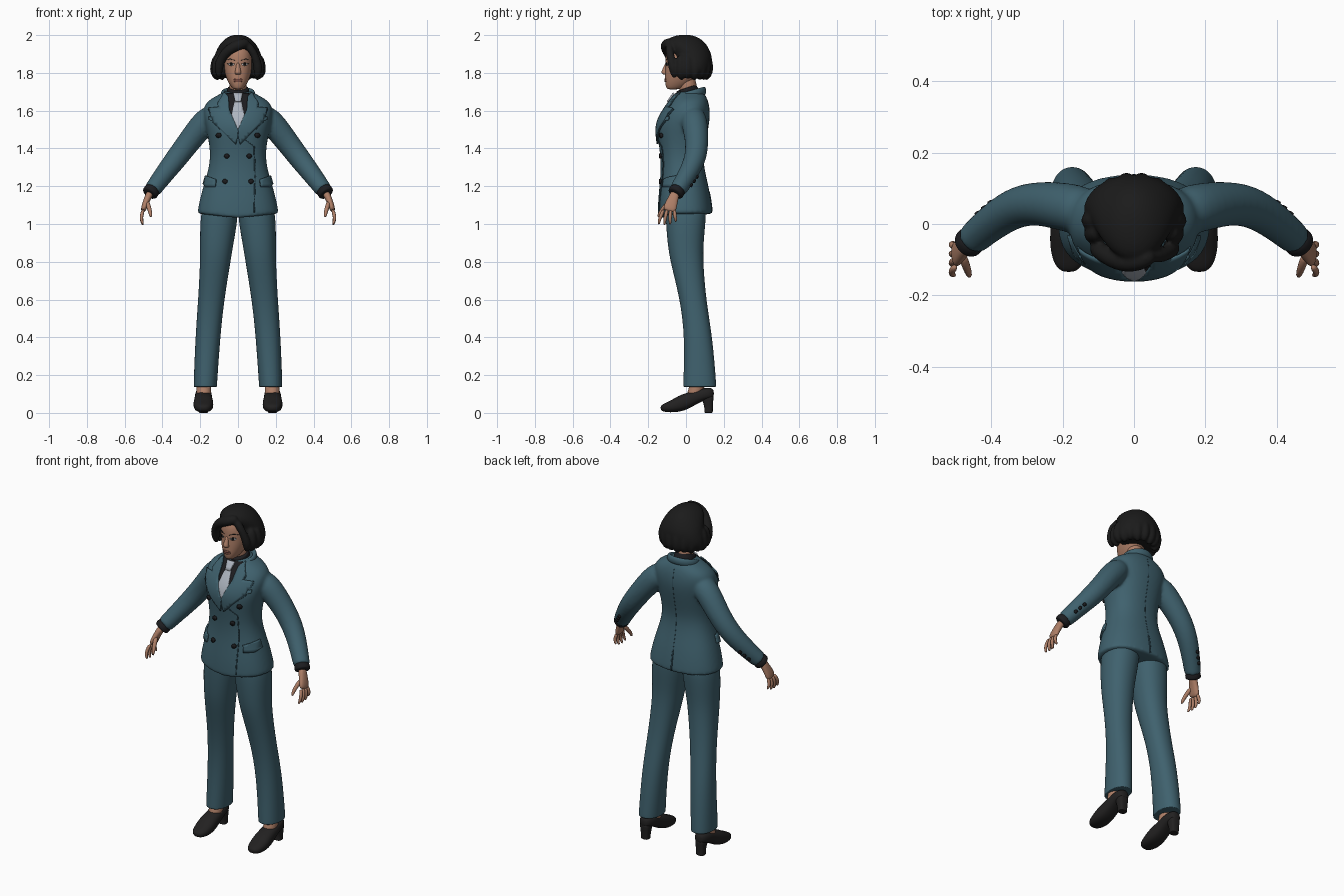
import bpy, bmesh, math
from math import sin, cos, pi
from mathutils import Vector
from mathutils.bvhtree import BVHTree

if "Cube" in bpy.data.objects:
    bpy.data.objects.remove(bpy.data.objects["Cube"])


def material(name, r, g, b):
    m = bpy.data.materials.new(name)
    m.use_nodes = True
    m.diffuse_color = (r, g, b, 1)
    node = m.node_tree.nodes["Principled BSDF"]
    node.inputs["Base Color"].default_value = (r, g, b, 1)
    node.inputs["Roughness"].default_value = 0.8
    return m


TEAL = material("teal suit", 0.05, 0.12, 0.155)
SEAM = material("dark teal seam", 0.03, 0.075, 0.1)
BLACK = material("black cloth", 0.012, 0.012, 0.014)
HAIR = material("black hair", 0.011, 0.011, 0.011)
SHOE = material("black leather", 0.016, 0.015, 0.015)
SKIN = material("skin", 0.42, 0.21, 0.135)
LIP = material("lips", 0.29, 0.11, 0.08)
GREY = material("pale grey tie", 0.42, 0.46, 0.52)
WHITE = material("eye white", 0.6, 0.6, 0.6)


def finish(name, bm, mat):
    bmesh.ops.recalc_face_normals(bm, faces=bm.faces)
    me = bpy.data.meshes.new(name)
    bm.to_mesh(me)
    bm.free()
    me.materials.append(mat)
    for f in me.polygons:
        f.use_smooth = True
    ob = bpy.data.objects.new(name, me)
    bpy.context.collection.objects.link(ob)
    return ob


def loft(name, rings, mat, ref=None, p=2.0, n=16, sub=2):
    """Skin rings (centre, rx, ry); flat rings unless ref steers them along the path."""
    bm = bmesh.new()
    loops = []
    pts = [Vector(r[0]) for r in rings]
    for i, (c, rx, ry) in enumerate(rings):
        u, v = Vector((1, 0, 0)), Vector((0, 1, 0))
        if ref:
            t = (pts[min(i + 1, len(pts) - 1)] - pts[max(i - 1, 0)]).normalized()
            u = Vector(ref).cross(t).normalized()
            v = t.cross(u)
        loop = []
        for k in range(n):
            a = 2 * pi * k / n
            ca, sa = cos(a), sin(a)
            x = math.copysign(abs(ca) ** (2 / p), ca) * rx
            y = math.copysign(abs(sa) ** (2 / p), sa) * ry
            loop.append(bm.verts.new(pts[i] + u * x + v * y))
        loops.append(loop)
    for a, b in zip(loops, loops[1:]):
        for k in range(n):
            bm.faces.new((a[k], a[(k + 1) % n], b[(k + 1) % n], b[k]))
    bm.faces.new(loops[0])
    bm.faces.new(loops[-1])
    ob = finish(name, bm, mat)
    ob.modifiers.new("round", "SUBSURF").levels = sub
    ob.modifiers["round"].render_levels = sub
    return ob


def slices(rows):
    """Rows of height, x low, x high, y front, y back."""
    return [(((a + b) / 2, (f + k) / 2, z), abs(b - a) / 2, (k - f) / 2) for z, a, b, f, k in rows]


def sym(rows):
    return slices([(z, -w, w, f, k) for z, w, f, k in rows])


def tube(name, path, mat, ref=(0, 1, 0), flat=1.0, **kw):
    return loft(name, [(q[:3], q[3], q[3] * flat) for q in path], mat, ref, **kw)


def fuse(objs, voxel):
    """Join closed parts and blend them into one skin."""
    with bpy.context.temp_override(active_object=objs[0], object=objs[0],
                                   selected_objects=objs, selected_editable_objects=objs):
        bpy.ops.object.join()
    r = objs[0].modifiers.new("blend", "REMESH")
    r.mode, r.voxel_size, r.use_smooth_shade = "VOXEL", voxel, True
    s = objs[0].modifiers.new("relax", "SMOOTH")
    s.factor, s.iterations = 0.5, 4
    return objs[0]


def surface(ob):
    bpy.context.view_layer.update()
    return BVHTree.FromObject(ob, bpy.context.evaluated_depsgraph_get())


def plate(name, outline, tree, mat, gap=0.003, thick=0.005, back=False):
    """Drape a flat x-z outline over a surface from the front or the back."""
    bm = bmesh.new()
    bm.faces.new([bm.verts.new((x, 0, z)) for x, z in outline])
    for axis in (0, 2):
        vals = [v.co[axis] for v in bm.verts]
        step, q = 0.016, min(vals) + 0.016
        no = Vector((1, 0, 0)) if axis == 0 else Vector((0, 0, 1))
        while q < max(vals):
            bmesh.ops.bisect_plane(bm, geom=bm.verts[:] + bm.edges[:] + bm.faces[:],
                                   plane_co=no * q, plane_no=no)
            q += step
    side = 1 if back else -1
    for v in bm.verts:
        hit, no, _, _ = tree.ray_cast(Vector((v.co.x, side, v.co.z)), Vector((0, -side, 0)))
        if hit is None:
            hit, no, _, _ = tree.find_nearest(Vector((v.co.x, side * 0.08, v.co.z)))
        v.co = hit + no * gap
    ob = finish(name, bm, mat)
    m = ob.modifiers.new("thickness", "SOLIDIFY")
    m.thickness, m.offset = thick, 0
    with bpy.context.temp_override(active_object=ob, object=ob, selected_objects=[ob],
                                   selected_editable_objects=[ob]):
        bpy.ops.object.shade_smooth_by_angle(angle=0.7)
    return ob


def oval(x, z, rx, rz, n=12):
    return [(x + rx * cos(2 * pi * k / n), z + rz * sin(2 * pi * k / n)) for k in range(n)]


def strip(pts, w):
    return [(x - w, z) for x, z in pts] + [(x + w, z) for x, z in reversed(pts)]


# Jacket: torso with a dipped front hem, blended with both sleeves
torso = loft("jacket", sym([
    (1.05, .215, -.15, .14), (1.06, .218, -.152, .142), (1.12, .207, -.15, .135),
    (1.2, .186, -.142, .12), (1.28, .16, -.135, .1), (1.36, .147, -.137, .09),
    (1.44, .157, -.148, .105), (1.51, .172, -.157, .12), (1.57, .185, -.138, .128),
    (1.62, .185, -.105, .125), (1.66, .155, -.075, .115), (1.69, .09, -.055, .1),
    (1.705, .07, -.04, .085)]), TEAL, p=2.3, n=20)
for v in torso.data.vertices:
    if v.co.z < 1.09 and v.co.y < 0:
        v.co.z -= 0.025 * (1 - abs(v.co.x) / 0.22)
parts = [torso]
for s in (1, -1):
    parts.append(tube("sleeve", [(s * x, y, z, r) for x, y, z, r in [
        (.11, .03, 1.58, .06), (.165, .042, 1.555, .073), (.245, .058, 1.455, .064),
        (.32, .055, 1.355, .06), (.39, .012, 1.265, .053), (.452, -.042, 1.182, .046),
        (.455, -.045, 1.178, .046)]], TEAL))
jacket = fuse(parts, 0.009)
cloth = surface(jacket)

# Shirt front, tie, lapels and jacket details
plate("shirt_front", [(-.06, 1.69), (.06, 1.69), (.065, 1.63), (.0, 1.49), (-.065, 1.63)],
      cloth, BLACK, 0.002)
plate("tie", [(-.018, 1.645), (.018, 1.645), (.036, 1.56), (0, 1.495), (-.036, 1.56)],
      cloth, GREY, 0.007)
plate("tie_knot", [(-.024, 1.685), (.024, 1.685), (.015, 1.64), (-.015, 1.64)],
      cloth, GREY, 0.012, 0.009)
plate("front_edge", strip([(.0, 1.475), (.085, 1.41), (.09, 1.25), (.085, 1.06)], 0.003),
      cloth, SEAM, 0.001, 0.004)
plate("back_vent", strip([(.0, 1.17), (.0, 1.06)], 0.004), cloth, SEAM, 0.001, 0.004, True)
plate("back_seam", strip([(.0, 1.66), (.0, 1.17)], 0.0015), cloth, SEAM, 0.0, 0.002, True)
for s, side in ((1, "left"), (-1, "right")):
    def flip(pts):
        return [(s * x, z) for x, z in pts]
    lapel = [(.07, 1.692), (.105, 1.635), (.1, 1.615), (.15, 1.61), (.125, 1.54),
             (.01, 1.425), (-.004, 1.49), (.045, 1.6), (.05, 1.67)]
    plate(side + "_lapel_edge", flip([(x * 1.04, z - .004) for x, z in lapel]), cloth, SEAM, 0.004, 0.004)
    plate(side + "_lapel", flip(lapel), cloth, TEAL, 0.008, 0.007)
    plate(side + "_breast_pocket", flip([(.095, 1.535), (.15, 1.55), (.15, 1.568), (.095, 1.553)]),
          cloth, TEAL, 0.005, 0.006)
    flap = [(.112, 1.235), (.165, 1.255), (.178, 1.21), (.165, 1.195), (.118, 1.195)]
    plate(side + "_pocket_flap", flip(flap), cloth, TEAL, 0.006, 0.009)
    for x, z in ((.1, 1.47), (.058, 1.36), (.068, 1.225)):
        plate(side + "_button", oval(s * x, z, .013, .013), cloth, BLACK, 0.006, 0.009)
    for k in range(3):
        plate(side + "_sleeve_button", oval(s * (.40 + .018 * k), 1.25 - .022 * k, .009, .009),
              cloth, BLACK, 0.004, 0.008, True)

# Collars and neck
tube("shirt_collar", [(0, .035, 1.64, .068), (0, .015, 1.68, .064), (0, .0, 1.718, .058),
                      (0, -.001, 1.721, .056)], BLACK)
arc = [pi * (1.2 - 1.4 * k / 10) for k in range(11)]
tube("jacket_collar", [(.082 * cos(a), .025 + .072 * sin(a), 1.685 + .02 * sin(a), .014)
                       for a in arc], TEAL, ref=(0, 0, 1), flat=1.7, n=8)
tube("neck", [(0, .03, 1.6, .045), (0, .015, 1.69, .047), (0, .0, 1.8, .05)], SKIN)

# Head and face
head = loft("head", sym([
    (1.712, .022, -.098, -.04), (1.722, .034, -.106, -.01), (1.745, .05, -.112, .03),
    (1.775, .064, -.112, .055), (1.81, .073, -.112, .075), (1.85, .077, -.109, .085),
    (1.9, .077, -.111, .09), (1.945, .065, -.09, .07), (1.97, .03, -.04, .03)]), SKIN, p=2.2)
tube("nose", [(0, -.1, 1.858, .008), (0, -.108, 1.83, .011), (0, -.115, 1.808, .016),
              (0, -.113, 1.797, .017), (0, -.105, 1.79, .012)], SKIN, ref=None)
face = surface(head)
for y, z, h in ((0, 1.766, .005), (0, 1.757, .006)):
    plate("lip", oval(0, z, .024, h), face, LIP, 0.002, 0.006)
for s, side in ((1, "left"), (-1, "right")):
    plate(side + "_eye", oval(s * .035, 1.845, .016, .0075), face, WHITE, 0.001, 0.003)
    plate(side + "_iris", oval(s * .035, 1.845, .006, .007), face, HAIR, 0.003, 0.003)
    plate(side + "_lashes", [(s * x, z) for x, z in ((.016, 1.847), (.035, 1.855), (.054, 1.848),
          (.035, 1.851))], face, HAIR, 0.004, 0.003)
    plate(side + "_eyebrow", [(s * x, z) for x, z in ((.015, 1.866), (.04, 1.876), (.06, 1.867),
          (.04, 1.871))], face, HAIR, 0.002, 0.003)

# Bobbed hair with a swept fringe and clumped ends
hair = [loft("hair", sym([
    (1.775, .1, -.02, .1), (1.79, .13, -.045, .125), (1.82, .146, -.055, .138),
    (1.86, .138, -.06, .142), (1.9, .125, -.07, .137), (1.94, .107, -.1, .118),
    (1.97, .083, -.108, .095), (1.992, .052, -.08, .06), (2.002, .02, -.03, .02)]), HAIR)]
sweeps = [
    [(.06, -.08, 1.965, .024), (.015, -.108, 1.952, .03), (-.04, -.108, 1.932, .03),
     (-.085, -.083, 1.885, .026), (-.105, -.068, 1.83, .028), (-.1, -.06, 1.77, .012)],
    [(.03, -.085, 1.965, .022), (.075, -.09, 1.925, .022), (.097, -.078, 1.87, .022),
     (.108, -.066, 1.82, .028), (.1, -.06, 1.77, .012)]]
for k in range(12):
    a = -0.35 + (pi + 0.7) * k / 11
    c, d = cos(a), sin(a)
    low = 1.762 + 0.008 * (k % 2)
    sweeps.append([(.105 * c, .01 + .1 * d, 1.9, .025), (.125 * c, .01 + .112 * d, 1.83, .029),
                   (.122 * c, .01 + .108 * d, 1.79, .025), (.1 * c, .01 + .09 * d, low, .012)])
hair += [tube("lock", path, HAIR, n=10, sub=1) for path in sweeps]
fuse(hair, 0.007).modifiers["relax"].iterations = 3

for s, side in ((1, "left"), (-1, "right")):
    # Trouser leg and ankle
    loft(side + "_trouser_leg", slices([(z, s * a, s * b, f, k) for z, a, b, f, k in [
        (1.14, .0, .18, -.11, .11), (1.03, -.002, .203, -.11, .108), (.9, .022, .202, -.1, .094),
        (.8, .038, .202, -.085, .092), (.6, .072, .212, -.032, .107), (.4, .093, .227, -.008, .142),
        (.15, .11, .236, -.016, .162), (.138, .11, .236, -.016, .162),
        (.137, .115, .23, -.01, .155)]]), TEAL, p=2.2)
    tube(side + "_ankle", [(s * .18, .03, .07, .036), (s * .181, .05, .11, .04),
                           (s * .183, .07, .18, .042)], SKIN)
    # Heeled shoe
    loft(side + "_shoe", [((s * .183, y, (lo + hi) / 2), w, (hi - lo) / 2) for y, lo, hi, w in [
        (-.135, .012, .035, .018), (-.115, .003, .05, .042), (-.065, .0, .07, .054),
        (-.015, .01, .1, .053), (.04, .042, .115, .046), (.09, .066, .132, .045),
        (.13, .072, .135, .037), (.148, .082, .125, .018)]], SHOE, ref=(0, 0, 1), p=2.5)
    loft(side + "_heel", slices([(z, s * .183 - w, s * .183 + w, f, k) for z, w, f, k in [
        (.1, .034, .075, .148), (.07, .031, .085, .145), (.03, .025, .098, .142),
        (.003, .025, .097, .142), (.0, .025, .097, .142)]]), SHOE, p=3)
    # Shirt cuff
    tube(side + "_cuff", [(s * .445, -.035, 1.195, .042), (s * .464, -.053, 1.166, .044),
                          (s * .471, -.06, 1.156, .042)], BLACK)
    # Hand with four fingers and a thumb
    loft(side + "_palm", [((s * x, y, z), rx, ry) for x, y, z, rx, ry in [
        (.462, -.055, 1.17, .022, .025), (.48, -.068, 1.135, .018, .028),
        (.495, -.082, 1.095, .017, .036), (.503, -.09, 1.065, .013, .035)]],
        SKIN, ref=(0, 1, 0), p=2.4, n=12)
    for k in range(4):
        y, drop = -.118 + .019 * k, (.004, 0, .003, .016)[k]
        tube(side + "_finger", [(s * .5, y, 1.078, .0105), (s * .512, y - .014 + .005 * k, 1.045, .0105),
                                (s * .511, y - .024 + .01 * k, 1.015 + drop, .009),
                                (s * .502, y - .026 + .011 * k, .993 + drop, .006)], SKIN, n=8, sub=1)
    tube(side + "_thumb", [(s * .482, -.085, 1.12, .014), (s * .472, -.115, 1.09, .013),
                           (s * .464, -.137, 1.06, .011), (s * .461, -.148, 1.035, .007)],
         SKIN, n=8, sub=1)
